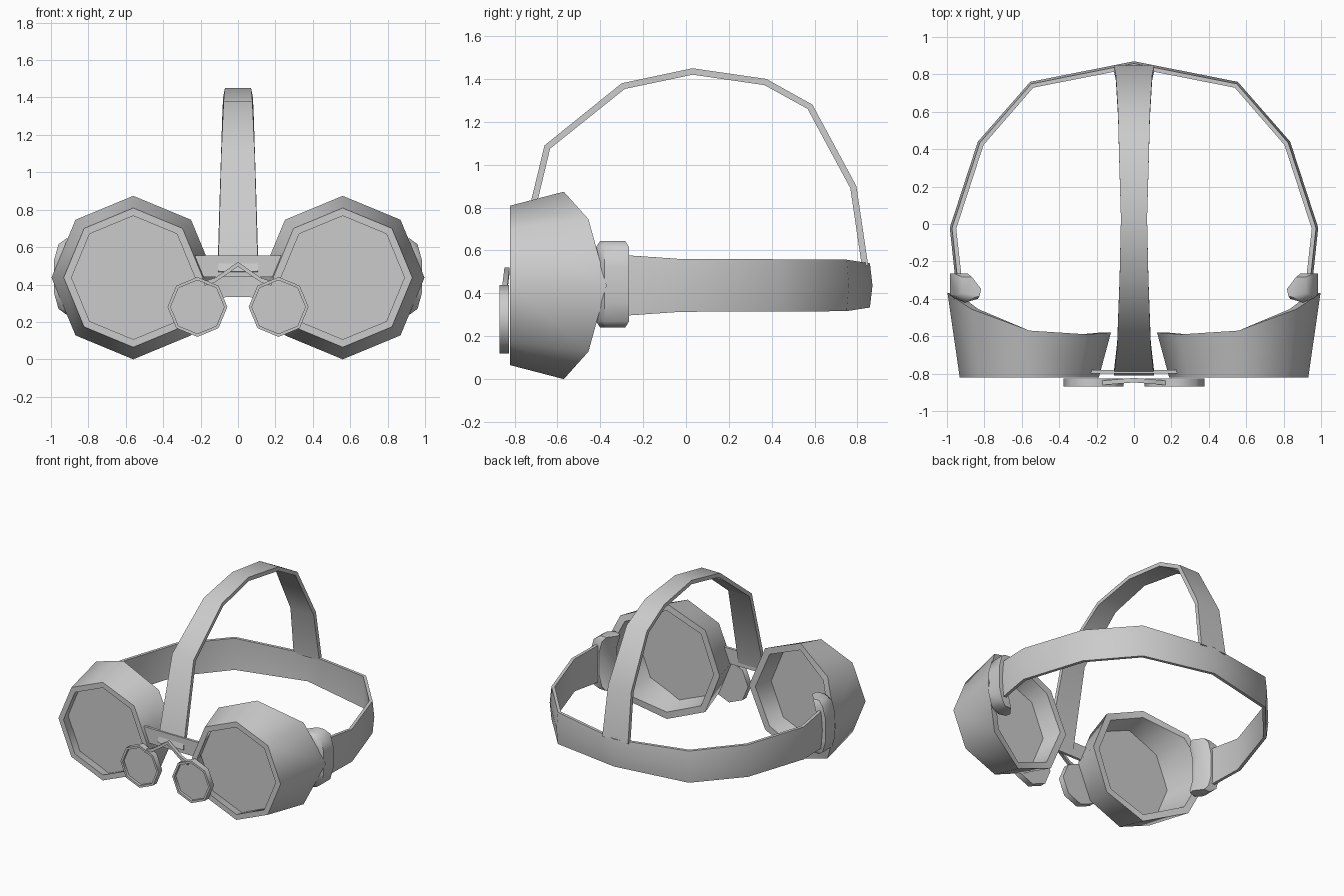
import bpy, bmesh, math
from mathutils import Vector

cube = bpy.data.objects.get("Cube")
if cube:
    bpy.data.objects.remove(cube)

GREY = (0.6, 0.6, 0.6, 1)
mat = bpy.data.materials.new("plain grey")
mat.use_nodes = True
mat.diffuse_color = GREY
mat.node_tree.nodes["Principled BSDF"].inputs["Base Color"].default_value = GREY


def loft(name, rings, loop=False, mirror=True, weld=False):
    """Skin a row of matching closed rings, capped at the ends or looped."""
    bm = bmesh.new()
    rows = [[bm.verts.new(p) for p in ring] for ring in rings]
    n = len(rows[0])
    pairs = list(zip(rows, rows[1:] + rows[:1])) if loop else list(zip(rows, rows[1:]))
    for a, b in pairs:
        for i in range(n):
            j = (i + 1) % n
            bm.faces.new((a[i], a[j], b[j], b[i]))
    if not loop:
        if not weld:
            bm.faces.new(rows[0])
        bm.faces.new(rows[-1])
    bmesh.ops.recalc_face_normals(bm, faces=bm.faces)
    mesh = bpy.data.meshes.new(name)
    bm.to_mesh(mesh)
    bm.free()
    mesh.materials.append(mat)
    obj = bpy.data.objects.new(name, mesh)
    bpy.context.collection.objects.link(obj)
    if mirror:
        mod = obj.modifiers.new("Mirror", 'MIRROR')
        mod.use_clip = True
    bpy.ops.object.select_all(action='DESELECT')
    obj.select_set(True)
    bpy.context.view_layer.objects.active = obj
    bpy.ops.object.shade_smooth_by_angle(angle=math.radians(50))
    return obj


def octagon(cx, cz, r, ys):
    """Eight points facing the front; ys is one depth or eight."""
    ys = ys if isinstance(ys, list) else [ys] * 8
    return [(cx + r * math.cos(k * math.pi / 4), y, cz + r * math.sin(k * math.pi / 4))
            for k, y in enumerate(ys)]


def inward(path, i, centre):
    """Unit direction across a flat path, pointing to the centre."""
    a, b = Vector(path[max(i - 1, 0)]), Vector(path[min(i + 1, len(path) - 1)])
    d = (b - a).normalized()
    n = Vector((-d.y, d.x))
    return n if n.dot(Vector(centre) - Vector(path[i])) > 0 else -n


# Eye cups: hollow tapered octagons whose back edge wraps round the face
back = [-0.37, -0.455, -0.57, -0.59, -0.58, -0.59, -0.57, -0.455]
CX, CZ = 0.56, 0.437
loft("eye_cups", [octagon(CX, CZ, 0.437, back), octagon(CX, CZ, 0.372, -0.82),
                  octagon(CX, CZ, 0.33, -0.82), octagon(CX, CZ, 0.385, back)], loop=True)
loft("cup_lenses", [octagon(CX, CZ, 0.345, -0.75), octagon(CX, CZ, 0.35, -0.72)])

# Small spectacles: shallow dishes and a bent wire bridge
SX, SZ = 0.217, 0.28
loft("small_lenses", [octagon(SX, SZ, r, y) for r, y in
                      ((0.16, -0.825), (0.16, -0.87), (0.143, -0.87), (0.143, -0.85))])
wire = [(0, -0.835, 0.508), (0.12, -0.845, 0.425), (0.18, -0.85, 0.405)]
loft("spectacle_bridge", [[(x, y - 0.012, z - 0.012), (x, y + 0.012, z - 0.012),
                           (x, y + 0.012, z + 0.012), (x, y - 0.012, z + 0.012)]
                          for x, y, z in wire], weld=True)

# Plate joining the cups
loft("nose_plate", [[(x, -0.80, 0.44), (x, -0.78, 0.44), (x, -0.78, 0.555), (x, -0.80, 0.555)]
                    for x in (0, 0.23)], weld=True)

# Head strap: slightly crowned band round the back
T = 0.03
path = [(0, 0.87), (0.555, 0.76), (0.835, 0.44), (0.985, -0.02), (0.955, -0.3)]
halves = [0.103, 0.12, 0.122, 0.123, 0.142]
rings = []
for i, ((x, y), h) in enumerate(zip(path, halves)):
    n = Vector((0, -1)) if i == 0 else inward(path, i, (0, 0))
    ring = [(x + n.x * d, y + n.y * d, 0.437 + z)
            for d, z in ((0.012, -h), (0, 0), (0.012, h), (T + 0.005, h), (T, 0), (T + 0.005, -h))]
    rings.append(ring)
loft("head_strap", rings, weld=True)

# Strap over the crown, narrow at the top
path = [(-0.81, 0.47), (-0.66, 1.09), (-0.30, 1.38), (0.03, 1.45), (0.375, 1.40),
        (0.59, 1.28), (0.795, 0.90), (0.85, 0.53)]
halves = [0.107, 0.09, 0.077, 0.07, 0.08, 0.085, 0.097, 0.108]
rings = []
for i, ((y, z), w) in enumerate(zip(path, halves)):
    n = inward(path, i, (0, 0.6)) * T
    rings.append([(-w, y, z), (w, y, z), (w, y + n.x, z + n.y), (-w, y + n.x, z + n.y)])
loft("crown_strap", rings, mirror=False)

# Clips holding the strap to the cups
profile = [(0.985, -0.265), (0.985, -0.38), (0.93, -0.42), (0.86, -0.40), (0.85, -0.35), (0.915, -0.265)]
sections = [(0.24, 0.05, 0.75), (0.27, 0.025, 1), (0.36, 0, 1),
            (0.525, 0, 1), (0.615, 0.025, 1), (0.645, 0.05, 0.75)]
loft("strap_clips", [[(0.92 + (x - 0.92) * s - shift, -0.34 + (y + 0.34) * s, z)
                      for x, y in profile] for z, shift, s in sections])
